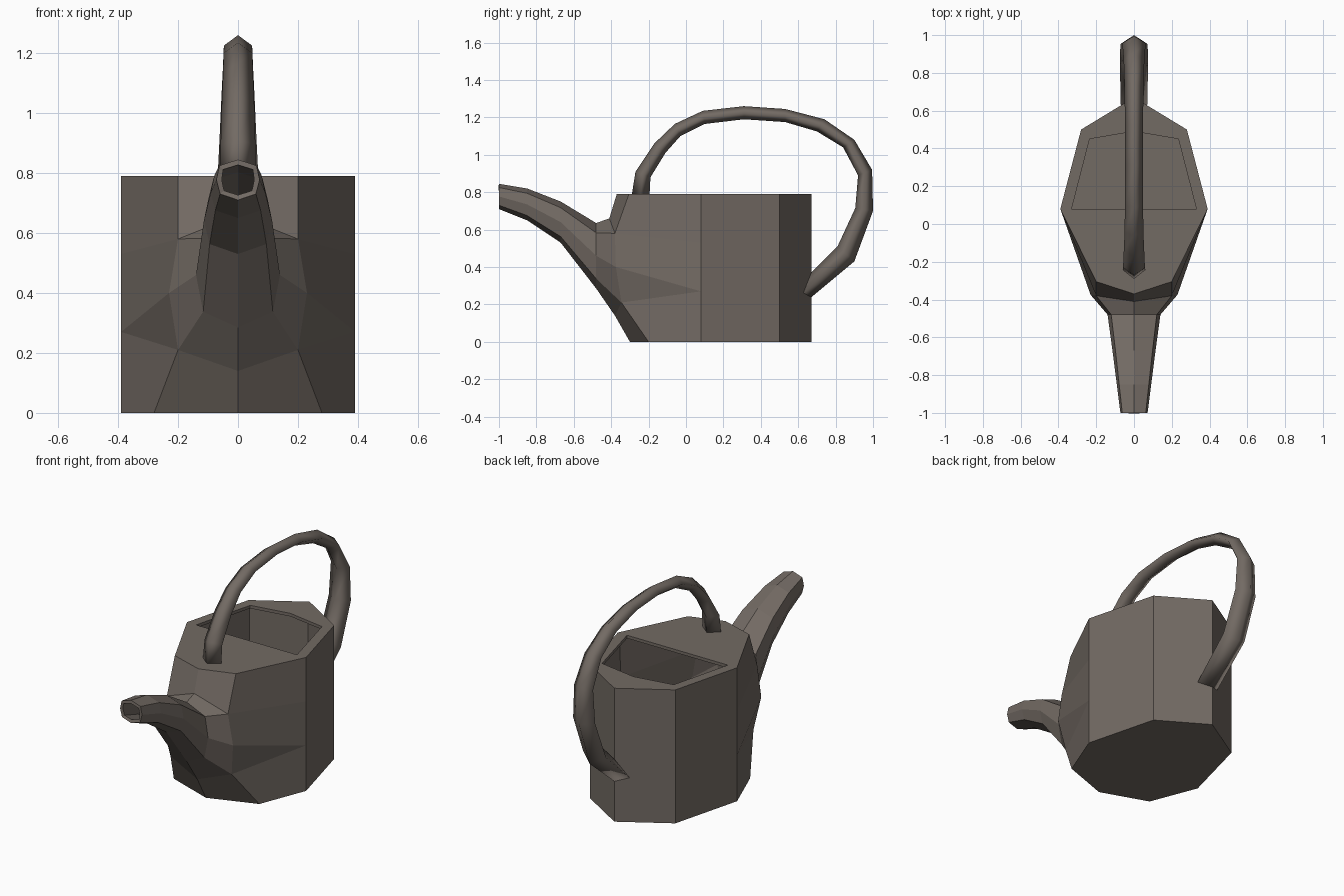
import bpy, bmesh

if "Cube" in bpy.data.objects:
    bpy.data.objects.remove(bpy.data.objects["Cube"])

mat = bpy.data.materials.new("warm grey metal")
mat.diffuse_color = (0.17, 0.145, 0.126, 1)
mat.use_nodes = True
mat.node_tree.nodes["Principled BSDF"].inputs["Base Color"].default_value = mat.diffuse_color


def build(name, faces, smooth=False):
    """Mesh from coordinate polygons, welded, with outward normals."""
    bm = bmesh.new()
    for f in faces:
        bm.faces.new([bm.verts.new(p) for p in f])
    bmesh.ops.remove_doubles(bm, verts=bm.verts[:], dist=0.0005)
    bmesh.ops.recalc_face_normals(bm, faces=bm.faces[:])
    for f in bm.faces:
        f.smooth = smooth
    me = bpy.data.meshes.new(name)
    bm.to_mesh(me)
    bm.free()
    me.materials.append(mat)
    ob = bpy.data.objects.new(name, me)
    bpy.context.collection.objects.link(ob)
    return ob


def mirrored(faces):
    return faces + [[(-x, y, z) for x, y, z in reversed(f)] for f in faces]


def strips(a, b):
    return [[a[i], a[i + 1], b[i + 1], b[i]] for i in range(len(a) - 1)]


# Spout: half rings from top centre round to bottom centre
def half_ring(y, top, bot, w):
    h = top - bot
    return [(0, y, top), (.86 * w, y, top - .15 * h), (w, y, (top + bot) / 2),
            (.83 * w, y, bot + .15 * h), (0, y, bot)]


rings = [half_ring(*r) for r in ((-1, .845, .71, .072), (-.85, .82, .65, .091),
                                 (-.67, .75, .53, .114), (-.48, .635, .285, .14))]
# Flared root where the spout merges with the body
root = [(0, -.41, .66), (.2, -.38, .58), (.23, -.375, .40), (.2, -.345, .21), (0, -.38, .14)]
rings.append(root)
half = []
for a, b in zip(rings, rings[1:]):
    half += strips(a, b)

# Body: outlines at the top and the base, and the filling hole
H = .79
front_t, cheek_t = (0, -.37, H), (.2, -.305, H)
front_b, cheek_b = (0, -.3, 0), (.28, -.2, 0)
back = [(.39, .08), (.28, .5), (0, .67)]
hole = [(.33, .08, H), (.235, .45, H), (0, .49, H)]
top = [(x, y, H) for x, y in back]
base = [(x, y, 0) for x, y in back]
s2, s1 = (.39, .08, .53), (.39, .08, .27)

half += [[front_t, cheek_t, root[1], root[0]],
         [root[3], root[4], front_b, cheek_b],
         [cheek_t, top[0], s2, root[1]],
         [root[1], s2, s1, root[2]],
         [root[2], s1, root[3]],
         [root[3], s1, base[0], cheek_b],
         [top[0], top[1], base[1], base[0], s1, s2],
         [top[1], top[2], base[2], base[1]],
         [front_b, cheek_b] + base,
         [front_t, cheek_t, top[0], hole[0], (0, .08, H)]]
half += strips(top, hole)
body = build("can_body_with_spout", mirrored(half))
sol = body.modifiers.new("wall thickness", 'SOLIDIFY')
sol.thickness = .018
sol.offset = -1

# Handle: four-sided tube between an outer and an inner arc in the side plane
outer = [(-.29, .785), (-.27, .91), (-.17, 1.06), (-.06, 1.165), (.09, 1.235), (.31, 1.26), (.53, 1.245),
         (.74, 1.19), (.9, 1.08), (.995, .92), (1, .70), (.9, .43), (.66, .23)]
inner = [(-.195, .785), (-.19, .88), (-.11, 1.01), (-.03, 1.10), (.1, 1.165), (.31, 1.19), (.53, 1.175),
         (.7, 1.125), (.84, 1.04), (.92, .89), (.905, .715), (.81, .51), (.66, .36)]
width = [.06, .058, .054, .05, .048, .047, .048, .05, .055, .062, .072, .075, .07]
loops = []
for i, (o, n, w) in enumerate(zip(outer, inner, width)):
    y, z = (o[0] + n[0]) / 2, (o[1] + n[1]) / 2
    if i == len(outer) - 1:      # the end wraps round the back ridge
        y, z = .625, .26
    loops.append([(0, *o), (w, y, z), (0, *n), (-w, y, z), (0, *o)])
tube = []
for a, b in zip(loops, loops[1:]):
    tube += strips(a, b)
tube += [loops[0][:4], loops[-1][:4]]
build("handle", tube, smooth=True)
